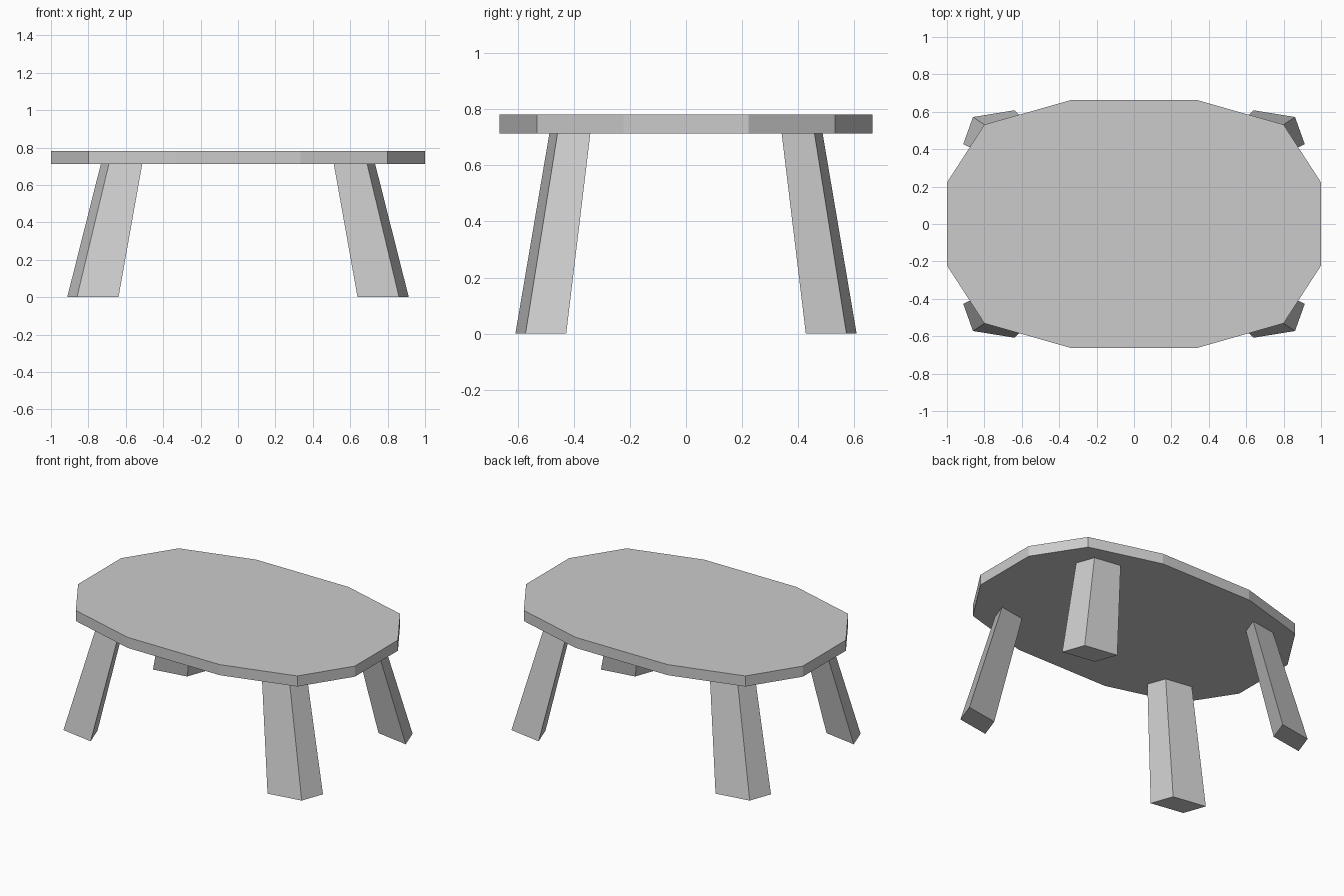
import bpy

if "Cube" in bpy.data.objects:
    bpy.data.objects.remove(bpy.data.objects["Cube"])

UNDERSIDE, TOP = 0.713, 0.782


def loft(name, lower, upper, z0, z1):
    """Solid between two matching polygons at heights z0 and z1."""
    n = len(lower)
    verts = [(x, y, z0) for x, y in lower] + [(x, y, z1) for x, y in upper]
    faces = [tuple(reversed(range(n))), tuple(range(n, 2 * n))]
    faces += [(i, (i + 1) % n, n + (i + 1) % n, n + i) for i in range(n)]
    mesh = bpy.data.meshes.new(name)
    mesh.from_pydata(verts, [], faces)
    obj = bpy.data.objects.new(name, mesh)
    bpy.context.collection.objects.link(obj)
    return obj


def place(points, sx, sy):
    """Mirror a polygon into a quadrant, keeping counter-clockwise order."""
    moved = [(x * sx, y * sy) for x, y in points]
    return moved if sx * sy > 0 else moved[::-1]


# Tabletop: twelve-sided outline made from one mirrored quarter
quarter = [(1.0, 0.222), (0.8, 0.531), (0.333, 0.664)]
outline = []
for sx, sy in ((1, 1), (-1, 1), (-1, -1), (1, -1)):
    outline += place(quarter, sx, sy)
loft("tabletop", outline, outline, UNDERSIDE, TOP)

# Splayed legs: tapered four-sided section, wider at the foot
foot = [(0.913, 0.427), (0.861, 0.572), (0.639, 0.608), (0.691, 0.463)]
head = [(0.733, 0.341), (0.69, 0.458), (0.512, 0.487), (0.555, 0.37)]
for side, sx in (("left", -1), ("right", 1)):
    for end, sy in (("front", -1), ("back", 1)):
        loft(f"{end}_{side}_leg", place(foot, sx, sy), place(head, sx, sy),
             0.0, UNDERSIDE)
